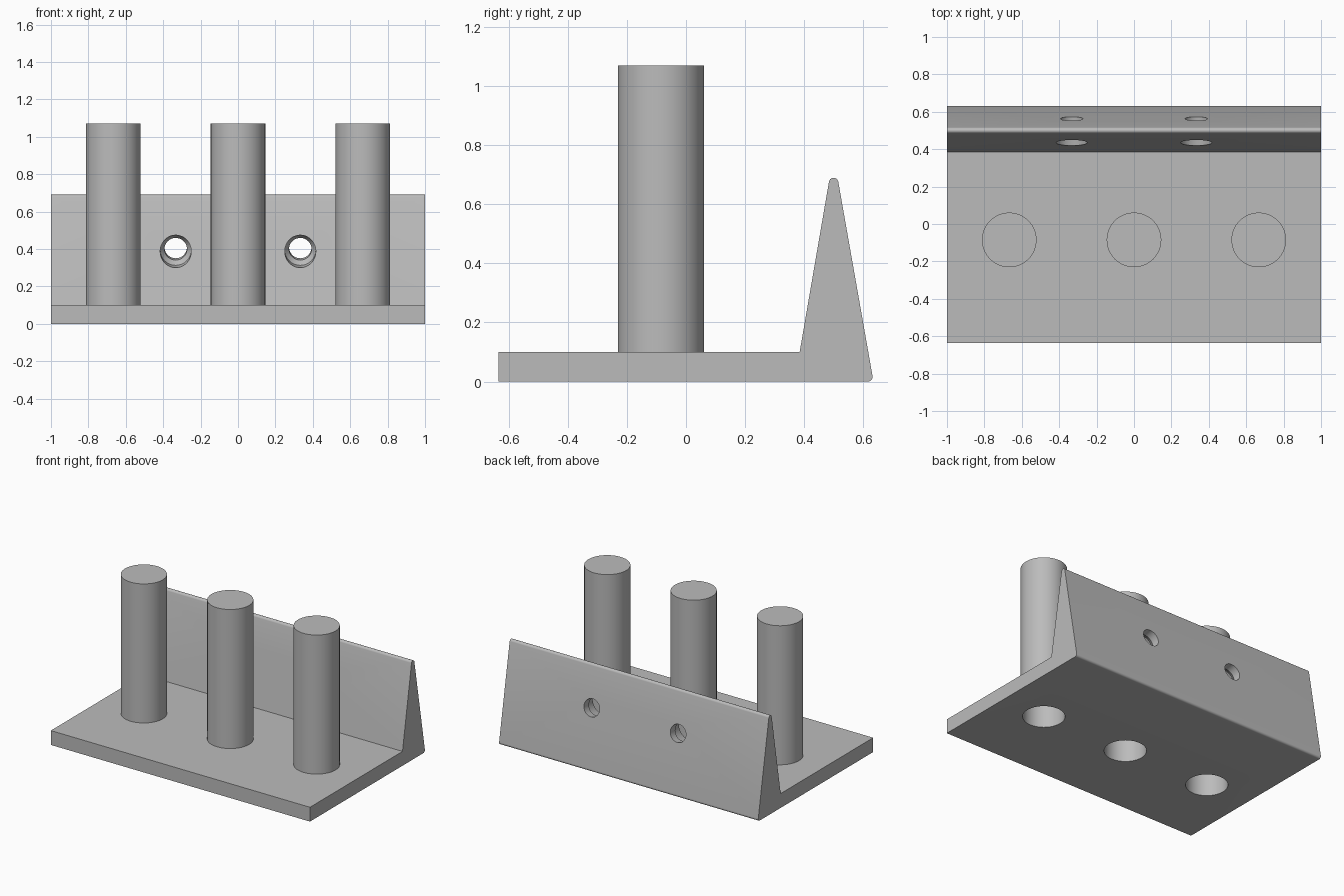
import bpy
import bmesh
from math import sin, cos, radians, pi
from mathutils import Matrix, Vector

old = bpy.data.objects.get("Cube")
if old:
    bpy.data.objects.remove(old, do_unlink=True)

grey = bpy.data.materials.new("plain grey")
grey.use_nodes = True
GREY = (0.5, 0.5, 0.5, 1)
grey.diffuse_color = GREY
grey.node_tree.nodes["Principled BSDF"].inputs["Base Color"].default_value = GREY

SEGMENTS = 64
PEG_X = (-0.667, 0, 0.667)
PEG_Y = -0.085
BORE = 0.133
TILT = radians(10)


def finish(bm, name):
    bmesh.ops.recalc_face_normals(bm, faces=bm.faces)
    mesh = bpy.data.meshes.new(name)
    bm.to_mesh(mesh)
    bm.free()
    mesh.materials.append(grey)
    obj = bpy.data.objects.new(name, mesh)
    bpy.context.collection.objects.link(obj)
    return obj


def lathe(name, profile, matrix):
    """Turn a (radius, height) profile around z, ending on the axis or capped."""
    bm = bmesh.new()
    verts = [bm.verts.new((r, 0, h)) for r, h in profile]
    edges = [bm.edges.new(pair) for pair in zip(verts, verts[1:])]
    bmesh.ops.spin(bm, geom=verts + edges, cent=(0, 0, 0), axis=(0, 0, 1),
                   angle=2 * pi, steps=SEGMENTS)
    bmesh.ops.remove_doubles(bm, verts=bm.verts, dist=0.0001)
    bm.transform(matrix)
    return finish(bm, name)


def smooth(obj):
    bpy.ops.object.select_all(action="DESELECT")
    obj.select_set(True)
    bpy.context.view_layer.objects.active = obj
    bpy.ops.object.shade_smooth_by_angle(angle=radians(30))


def arc(y, z, radius, start, end, steps=10):
    angles = [radians(start + (end - start) * i / steps) for i in range(steps + 1)]
    return [(y + radius * cos(a), z + radius * sin(a)) for a in angles]


# Base plate and rounded wedge wall, one side profile drawn along x
profile = [(-0.635, 0), (-0.635, 0.1), (0.385, 0.1)]
profile += arc(0.5, 0.674, 0.016, 170, 10)
profile += arc(0.616, 0.016, 0.016, 10, -90)
bm = bmesh.new()
side = bm.faces.new([bm.verts.new((-1, y, z)) for y, z in profile])
extruded = bmesh.ops.extrude_face_region(bm, geom=[side])["geom"]
bmesh.ops.translate(bm, vec=(2, 0, 0),
                    verts=[v for v in extruded if isinstance(v, bmesh.types.BMVert)])
base = finish(bm, "base_and_wall")

# Cutters: peg bores and stepped screw holes square to the back of the wall
cutters = []
for x in PEG_X:
    cutters.append(lathe("bore_cutter", [(0, -0.1), (BORE, -0.1), (BORE, 0.2), (0, 0.2)],
                         Matrix.Translation((x, PEG_Y, 0))))
axis = Vector((0, cos(TILT), sin(TILT)))
turn = axis.to_track_quat("Z", "Y").to_matrix().to_4x4()
for x in (-0.333, 0.333):
    cutters.append(lathe("screw_cutter",
                         [(0, -0.2), (0.083, -0.2), (0.083, -0.02), (0.06, 0.01),
                          (0.06, 0.2), (0, 0.2)],
                         Matrix.Translation((x, 0.498, 0.398)) @ turn))
bpy.context.view_layer.objects.active = base
for cutter in cutters:
    cutter.hide_render = True
    cut = base.modifiers.new("cut", "BOOLEAN")
    cut.operation = "DIFFERENCE"
    cut.solver = "EXACT"
    cut.object = cutter
    bpy.ops.object.modifier_apply(modifier=cut.name)
    bpy.data.objects.remove(cutter, do_unlink=True)
smooth(base)

# Hollow pegs, closed at the top and open underneath
for x, where in zip(PEG_X, ("right", "middle", "left")):
    peg = lathe(where + "_peg",
                [(0, 1.07), (0.146, 1.07), (0.146, 0.1), (BORE, 0.1), (BORE, 1.05), (0, 1.05)],
                Matrix.Translation((x, PEG_Y, 0)))
    smooth(peg)
